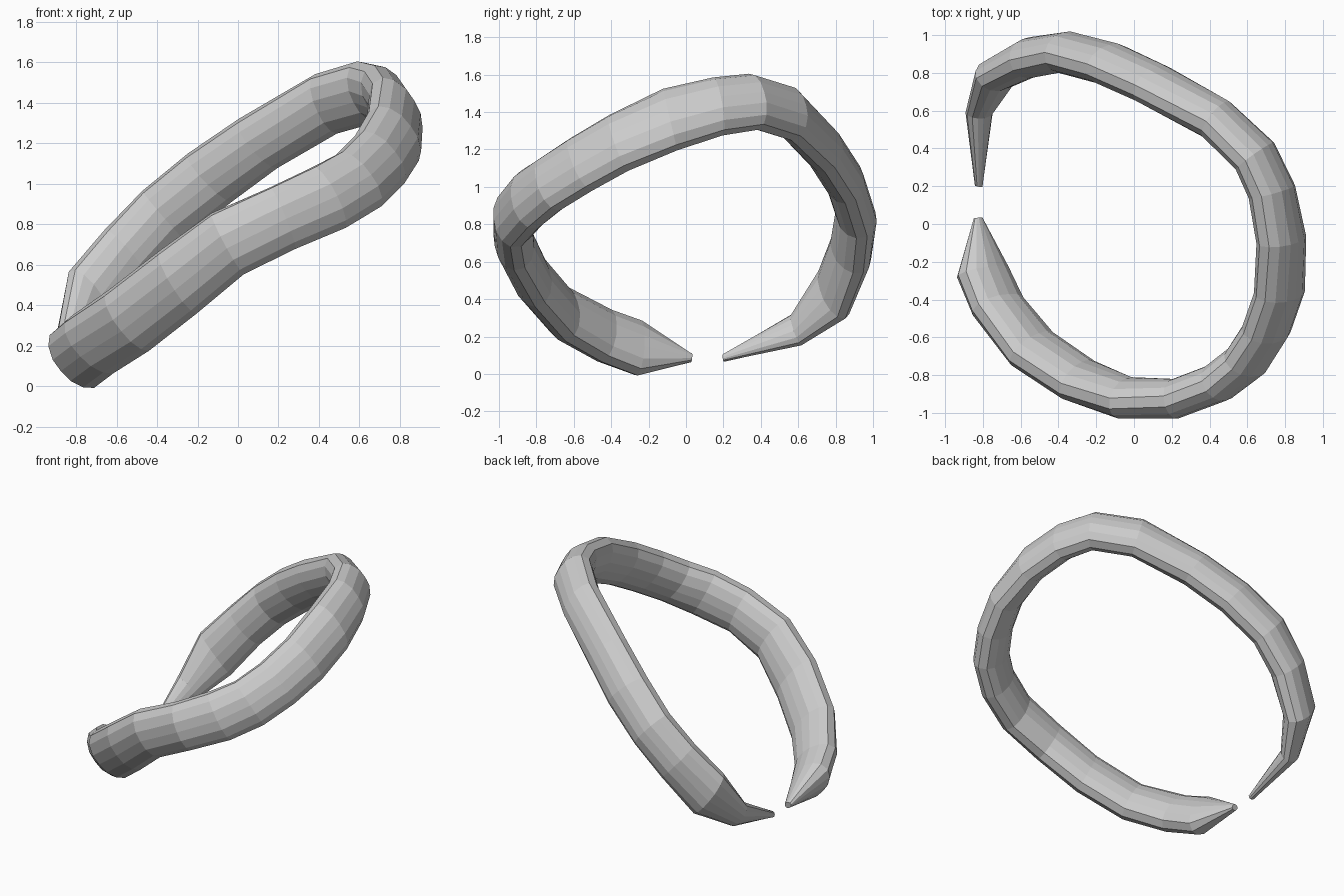
import bpy, bmesh
from mathutils import Vector as V

# Stations along the open band: upper rim point, lower rim point, (half thickness)
upper = [(-.845, .03, .10), (-.91, -.26, .27), (-.84, -.44, .33), (-.65, -.70, .46),
         (-.39, -.87, .66), (-.13, -.95, .85), (.16, -.94, .98), (.37, -.86, 1.08),
         (.50, -.75, 1.15), (.60, -.60, 1.25), (.67, -.40, 1.37), (.69, -.12, 1.51),
         (.65, .14, 1.57), (.57, .32, 1.59), (.37, .52, 1.53), (0, .71, 1.31),
         (-.25, .82, 1.14), (-.47, .88, .96), (-.65, .84, .77), (-.82, .75, .57),
         (-.87, .57, .31), (-.835, .20, .10)]
lower = [(-.805, .03, .07), (-.69, -.25, .01), (-.60, -.43, .08), (-.43, -.62, .19),
         (-.20, -.78, .37), (.03, -.89, .56), (.28, -.91, .68), (.52, -.82, .78),
         (.69, -.70, .88), (.80, -.52, .99), (.87, -.32, 1.10), (.87, -.05, 1.21),
         (.81, .20, 1.29), (.71, .40, 1.32), (.50, .59, 1.26), (.20, .77, 1.09),
         (-.03, .88, .92), (-.27, .94, .73), (-.46, .92, .54), (-.64, .83, .30),
         (-.77, .61, .16), (-.81, .20, .07)]
half = [.02] + [.105] * 18 + [.095, .06, .02]

# Lens-shaped section with narrow flat rims: (across width, across thickness)
side = [(.5, .28), (.39, .68), (.2, .95), (0, 1), (-.2, .95), (-.39, .68), (-.5, .28)]
section = side + [(w, -n) for w, n in reversed(side)]

bm = bmesh.new()
mids = [(V(u) + V(l)) / 2 for u, l in zip(upper, lower)]
rings = []
for i, c in enumerate(mids):
    across = V(upper[i]) - V(lower[i])
    tangent = mids[min(i + 1, len(mids) - 1)] - mids[max(i - 1, 0)]
    normal = tangent.cross(across).normalized()
    rings.append([bm.verts.new(c + across * w + normal * n * half[i]) for w, n in section])

# Skin between the rings and close both tips
count = len(section)
for a, b in zip(rings, rings[1:]):
    for j in range(count):
        k = (j + 1) % count
        bm.faces.new((a[j], a[k], b[k], b[j]))
bm.faces.new(rings[0])
bm.faces.new(rings[-1])
bmesh.ops.recalc_face_normals(bm, faces=bm.faces)

mesh = bpy.data.meshes.new("open_band")
bm.to_mesh(mesh)
bm.free()
bpy.context.collection.objects.link(bpy.data.objects.new("open_band", mesh))
